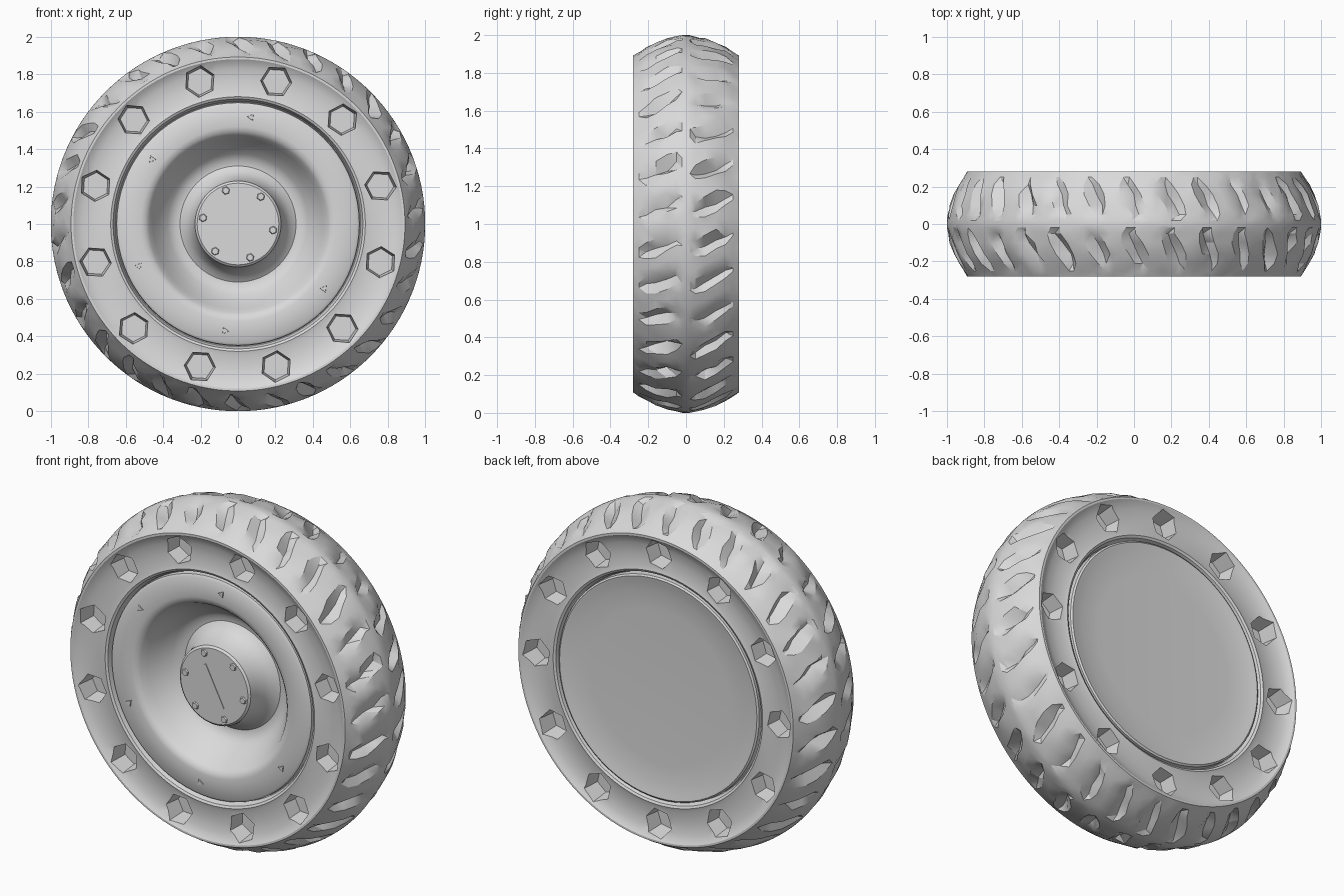
import bpy, bmesh, math, random
from math import cos, sin, pi, radians
from mathutils import Matrix, Vector

random.seed(4)
if "Cube" in bpy.data.objects:
    bpy.data.objects.remove(bpy.data.objects["Cube"])

grey = bpy.data.materials.new("light grey")
grey.use_nodes = True
grey.diffuse_color = (0.7, 0.7, 0.7, 1)
grey.node_tree.nodes["Principled BSDF"].inputs["Base Color"].default_value = (0.7, 0.7, 0.7, 1)


def polar(r, a, y):
    """Point at radius r and angle a round the axle."""
    return Vector((r * cos(a), y, 1 + r * sin(a)))


def make_object(name, bm):
    bmesh.ops.recalc_face_normals(bm, faces=bm.faces[:])
    mesh = bpy.data.meshes.new(name)
    bm.to_mesh(mesh)
    bm.free()
    mesh.materials.append(grey)
    ob = bpy.data.objects.new(name, mesh)
    bpy.context.collection.objects.link(ob)
    return ob


def select_only(ob):
    bpy.ops.object.select_all(action='DESELECT')
    ob.select_set(True)
    bpy.context.view_layer.objects.active = ob


def smooth(ob, degrees):
    select_only(ob)
    bpy.ops.object.shade_smooth_by_angle(angle=radians(degrees))


def add_prism(bm, sides, r1, r2, depth, centre, facing, spin=0):
    """Prism along y whose outer end (radius r2) points toward facing."""
    turn = Matrix.Rotation(-facing * pi / 2, 4, 'X')
    bmesh.ops.create_cone(bm, cap_ends=True, segments=sides, radius1=r1, radius2=r2, depth=depth,
                          matrix=Matrix.Translation(centre) @ Matrix.Rotation(-spin, 4, 'Y') @ turn)


# Tyre: one closed ring, with slanted pits on each half of the tread
PITCHES, ROWS = 30, 4
SEGMENTS = PITCHES * ROWS
SHEAR = 0.45
half = [(0.02, 0), (0.05, 0.5), (0.1, 1), (0.16, 1), (0.21, 0.65), (0.25, 0.1), (0.28, 0)]
tread = [(-y, d) for y, d in reversed(half)] + [(0, 0)] + half
wall = [(0.88, 0.28), (0.865, 0.27), (0.83, 0.256), (0.77, 0.25), (0.70, 0.254),
        (0.68, 0.26), (0.667, 0.253), (0.655, 0.215), (0.63, 0.2)]


def tread_point(seg, y, depth):
    r = 1 - 0.108 * (abs(y) / 0.28) ** 2
    a = seg * 2 * pi / SEGMENTS + SHEAR * y
    steps = seg % ROWS - (1 if y > 0 else 3)
    if depth > 0:
        a += random.uniform(-0.011, 0.011)
        if steps == 0:
            r -= 0.05 * depth * random.uniform(0.6, 1.2)
            a -= 0.012 * depth
        else:
            # Pit walls close up toward the pointed ends
            if steps in (-1, 1):
                a -= steps * 0.024 * (1 - depth)
            elif steps in (-3, 3):
                a += steps / 3 * 0.024 * (1 - depth)
            r -= random.uniform(0, 0.008)
    return polar(r, a, y)


bm = bmesh.new()
rings = []
for seg in range(SEGMENTS):
    base = seg * 2 * pi / SEGMENTS
    section = [tread_point(seg, y, d) for y, d in tread]
    section += [polar(r, base + SHEAR * 0.28, y) for r, y in wall]
    section += [polar(r, base - SHEAR * 0.28, -y) for r, y in reversed(wall)]
    rings.append([bm.verts.new(p) for p in section])
count = len(rings[0])
for i in range(SEGMENTS):
    a, b = rings[i], rings[(i + 1) % SEGMENTS]
    for j in range(count):
        k = (j + 1) % count
        bm.faces.new((a[j], a[k], b[k], b[j]))
# Triangles give the pits their chipped facets
bmesh.ops.triangulate(bm, faces=bm.faces[:])
tyre = make_object("tyre", bm)

# Sidewall pockets: twelve on each side, the back ones half a step round
bm = bmesh.new()
for side, start in ((-1, 15), (1, 0)):
    for n in range(12):
        a = radians(start + 30 * n)
        add_prism(bm, 6, 0.072, 0.098, 0.2, polar(0.787, a, side * 0.26), side, a + 0.2)
cutter = make_object("pocket_cutter", bm)
cutter.hide_render = True
cut = tyre.modifiers.new("pockets", 'BOOLEAN')
cut.operation = 'DIFFERENCE'
cut.solver = 'EXACT'
cut.object = cutter
select_only(tyre)
bpy.ops.object.modifier_apply(modifier=cut.name)
bpy.data.objects.remove(cutter)
smooth(tyre, 28)

# Wheel disc: hub cap, bowl, flat front ring and dished back cover, turned from one profile
HUB = -0.22
profile = [
    (0, HUB), (0.218, HUB), (0.23, HUB + 0.01), (0.237, -0.16), (0.255, -0.11), (0.28, -0.07),
    (0.31, -0.05), (0.34, -0.053), (0.375, -0.078), (0.42, -0.135), (0.455, -0.19),
    (0.475, -0.225), (0.495, -0.245), (0.52, -0.25), (0.635, -0.252), (0.648, -0.243),
    (0.652, -0.2), (0.652, 0.2), (0.65, 0.25), (0.64, 0.257), (0.615, 0.252), (0.56, 0.241),
    (0.45, 0.236), (0, 0.234)]
bm = bmesh.new()
verts = [bm.verts.new(polar(r, 0, y)) for r, y in profile]
edges = [bm.edges.new(pair) for pair in zip(verts, verts[1:])]
bmesh.ops.spin(bm, geom=verts + edges, cent=(0, 0, 1), axis=(0, 1, 0), angle=2 * pi, steps=72)
bmesh.ops.remove_doubles(bm, verts=bm.verts[:], dist=0.0005)
smooth(make_object("wheel_disc", bm), 38)

# Small studs on the hub cap and chips on the front ring
bm = bmesh.new()
for n in range(6):
    a = radians(50 + 60 * n)
    add_prism(bm, 6, 0.024, 0.018, 0.012, polar(0.19, a, HUB - 0.002), -1, a)
make_object("hub_studs", bm)

bm = bmesh.new()
for n in range(5):
    a = radians(83 + 60 * n)
    add_prism(bm, 3, 0.022, 0.02, 0.008, polar(0.575, a, -0.253), -1, a)
make_object("rim_studs", bm)

# Narrow diagonal ridge across the hub cap
bm = bmesh.new()
bmesh.ops.create_cube(bm, size=1, matrix=Matrix.Translation((0, HUB - 0.001, 1))
                      @ Matrix.Rotation(radians(-27), 4, 'Y') @ Matrix.Diagonal((0.012, 0.006, 0.26, 1)))
make_object("hub_ridge", bm)
